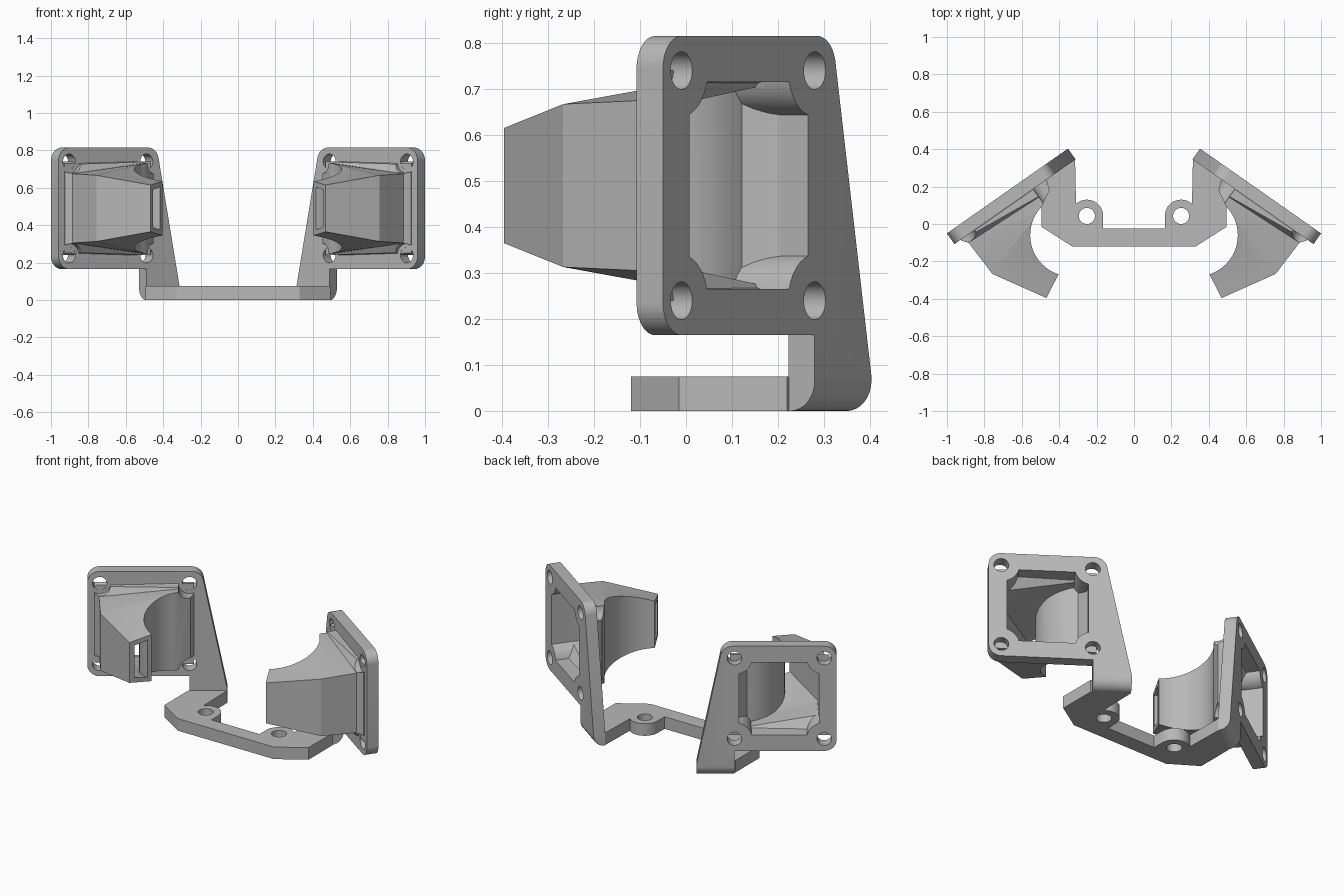
import bpy, bmesh
from math import sin, cos, radians
from mathutils import Vector

if "Cube" in bpy.data.objects:
    bpy.data.objects.remove(bpy.data.objects["Cube"])

grey = bpy.data.materials.new("plain_grey")
grey.use_nodes = True
colour = (0.48, 0.48, 0.48, 1)
grey.diffuse_color = colour
grey.node_tree.nodes["Principled BSDF"].inputs["Base Color"].default_value = colour

# Angled plate frame: u runs inward along the plate, d is depth along its back normal
TURN = radians(35)
U = Vector((-cos(TURN), sin(TURN), 0))
N = Vector((sin(TURN), cos(TURN), 0))
CORNER = Vector((1, -0.05, 0))
THICK = 0.07
MID = 0.49
BLOWER = (0.335, -0.06)
HOLES = [(u, z) for u in (0.07, 0.575) for z in (0.24, 0.74)]


def on_plate(u, d, z=0):
    return CORNER + U * u + N * d + Vector((0, 0, z))


def arc(cx, cy, r, start, end, steps=12):
    angles = [radians(start + (end - start) * i / steps) for i in range(steps + 1)]
    return [(cx + r * cos(a), cy + r * sin(a)) for a in angles]


def add_prism(bm, bottom, top):
    """Close two matching rings of points into a solid."""
    a = [bm.verts.new(p) for p in bottom]
    b = [bm.verts.new(p) for p in top]
    bm.faces.new(a)
    bm.faces.new(b[::-1])
    for i in range(len(a)):
        j = (i + 1) % len(a)
        bm.faces.new((a[i], b[i], b[j], a[j]))


def finish(name, bm):
    bmesh.ops.recalc_face_normals(bm, faces=bm.faces[:])
    mesh = bpy.data.meshes.new(name)
    bm.to_mesh(mesh)
    bm.free()
    mesh.materials.append(grey)
    ob = bpy.data.objects.new(name, mesh)
    bpy.context.collection.objects.link(ob)
    return ob


def vertical_prism(name, outline, z0, z1):
    bm = bmesh.new()
    add_prism(bm, [(x, y, z0) for x, y in outline], [(x, y, z1) for x, y in outline])
    return finish(name, bm)


def screw_cylinders(name, r, d0, d1):
    bm = bmesh.new()
    for hu, hz in HOLES:
        ring = arc(hu, hz, r, 0, 360, 32)[:-1]
        add_prism(bm, [on_plate(u, d0, z) for u, z in ring],
                  [on_plate(u, d1, z) for u, z in ring])
    return finish(name, bm)


def loft(name, sections):
    """Each section: outer point, outer half height, inner point, inner half height."""
    bm = bmesh.new()
    rings = []
    for a, ha, b, hb in sections:
        rings.append([bm.verts.new((p[0], p[1], MID + h))
                      for p, h in ((a, ha), (a, -ha), (b, -hb), (b, hb))])
    bm.faces.new(rings[0])
    bm.faces.new(rings[-1][::-1])
    for r, s in zip(rings, rings[1:]):
        for i in range(4):
            j = (i + 1) % 4
            bm.faces.new((r[i], s[i], s[j], r[j]))
    bmesh.ops.triangulate(bm, faces=bm.faces[:])
    return finish(name, bm)


def cut(ob, *cutters):
    bpy.context.view_layer.objects.active = ob
    for c in cutters:
        mod = ob.modifiers.new("cut", 'BOOLEAN')
        mod.operation = 'DIFFERENCE'
        mod.solver = 'EXACT'
        mod.object = c
        bpy.ops.object.modifier_apply(modifier=mod.name)


def smooth(ob):
    bpy.ops.object.select_all(action='DESELECT')
    ob.select_set(True)
    bpy.context.view_layer.objects.active = ob
    bpy.ops.object.shade_smooth_by_angle(angle=radians(25))


# Fan plate with its sloping leg
outline = (arc(0.07, 0.745, 0.07, 90, 180) + arc(0.07, 0.235, 0.07, 180, 270)
           + [(0.575, 0.165), (0.575, 0), (0.79, 0), (0.79, 0.075)]
           + arc(0.585, 0.745, 0.07, 7, 90))
bm = bmesh.new()
add_prism(bm, [on_plate(u, 0, z) for u, z in outline],
          [on_plate(u, -THICK, z) for u, z in outline])
heel = [e for e in bm.edges
        if all(v.co.z < 0.001 and abs((v.co - CORNER).dot(N)) < 0.001 for v in e.verts)]
bmesh.ops.bevel(bm, geom=heel, offset=0.066, segments=8, profile=0.5, affect='EDGES')
plate = finish("fan_plates", bm)

# Duct from the plate to the narrow outlet
duct = loft("air_ducts", [
    (on_plate(0.04, -0.05), 0.25, on_plate(0.6, -0.05), 0.25),
    (on_plate(0.04, -0.075), 0.235, on_plate(0.6, -0.075), 0.25),
    ((0.885, -0.1), 0.185, (0.452, 0.18), 0.25),
    ((0.757, -0.267), 0.177, (0.5, 0.08), 0.24),
    ((0.468, -0.396), 0.125, (0.404, -0.27), 0.145)])

# Air passage, kept clear of the screw bosses and the round blower wall
passage = loft("passage_cutter", [
    (on_plate(0.1, 0.05), 0.225, on_plate(0.55, 0.05), 0.225),
    (on_plate(0.1, -0.075), 0.225, on_plate(0.55, -0.075), 0.225),
    ((0.845, -0.095), 0.16, (0.505, 0.19), 0.222),
    ((0.737, -0.235), 0.15, (0.5, 0.06), 0.21),
    ((0.40, -0.394), 0.09, (0.363, -0.321), 0.105)])
bosses = screw_cylinders("boss_cutter", 0.1, 0.2, -0.8)
blower_wall = vertical_prism("wall_cutter", arc(*BLOWER, 0.247, 0, 360, 64)[:-1], -0.1, 1.1)
cut(passage, bosses, blower_wall)

screws = screw_cylinders("screw_cutter", 0.041, 0.1, -0.2)
access = screw_cylinders("access_cutter", 0.062, -THICK + 0.001, -0.8)
blower = vertical_prism("blower_cutter", arc(*BLOWER, 0.22, 0, 360, 64)[:-1], -0.1, 1.1)
cut(plate, passage, screws)
cut(duct, blower, passage, access)

# Flat base bracket with two round lugs
half = ([(0.33, -0.12), (0.495, -0.015), (0.495, 0.22), (0.315, 0.347), (0.31, 0.11)]
        + arc(0.252, 0.043, 0.087, 48, 180, 20) + [(0.165, -0.025)])
base = vertical_prism("base_bracket", half + [(-x, y) for x, y in half[::-1]], 0, 0.075)
lug_holes = [vertical_prism("lug_cutter", arc(s * 0.252, 0.043, 0.043, 0, 360, 32)[:-1], -0.1, 0.2)
             for s in (-1, 1)]
cut(base, *lug_holes)

for c in [passage, bosses, blower_wall, screws, access, blower] + lug_holes:
    bpy.data.objects.remove(c)

for ob in (plate, duct, base):
    smooth(ob)
for ob in (plate, duct):
    mirror = ob.modifiers.new("mirror", 'MIRROR')
    mirror.use_mirror_merge = False
